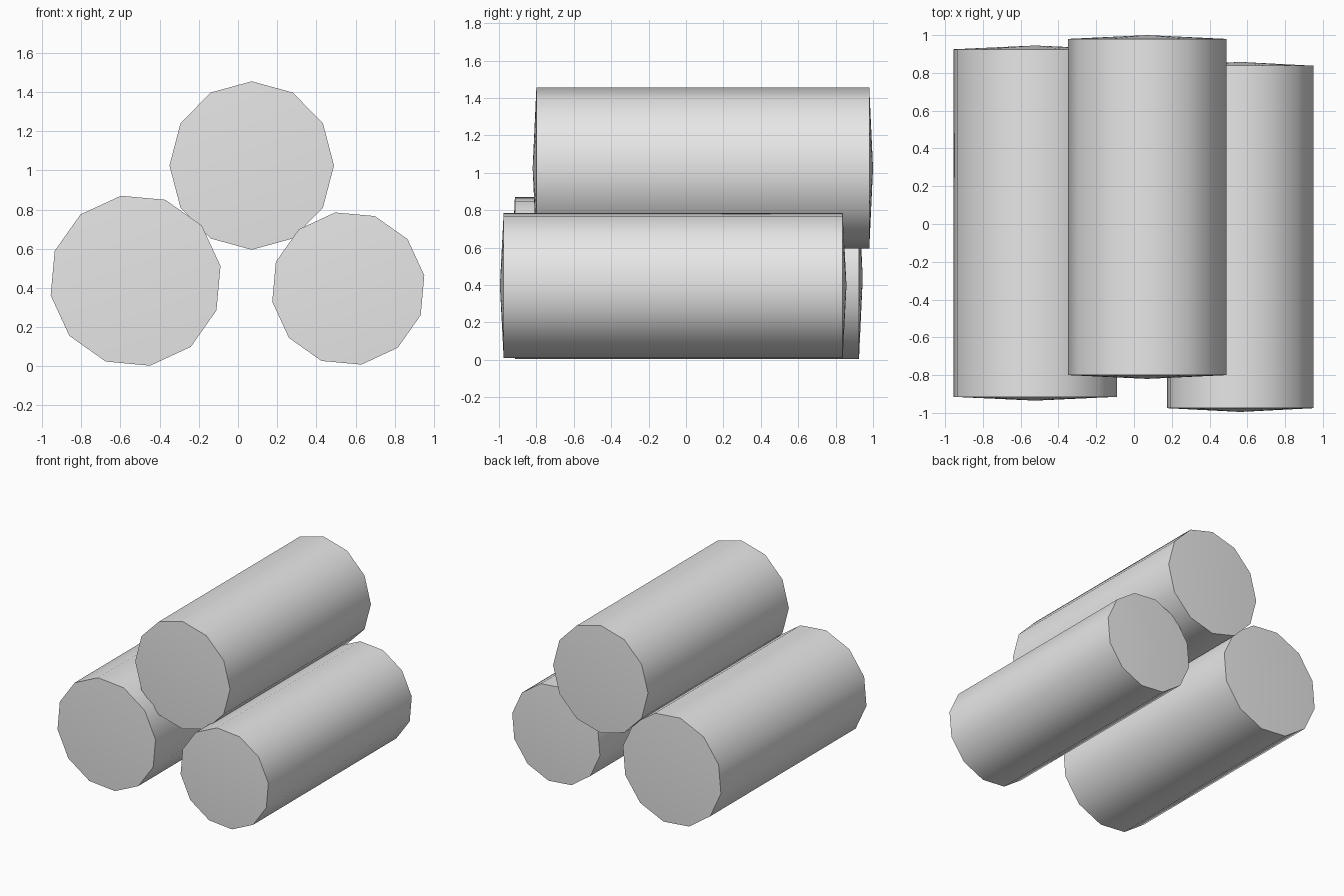
import bpy
import bmesh
from math import radians
from mathutils import Matrix

default_cube = bpy.data.objects.get("Cube")
if default_cube:
    bpy.data.objects.remove(default_cube, do_unlink=True)

# One plain grey for all the logs
grey = bpy.data.materials.new("light_grey")
grey.use_nodes = True
grey.diffuse_color = (0.8, 0.8, 0.8, 1)
grey.node_tree.nodes["Principled BSDF"].inputs["Base Color"].default_value = (0.8, 0.8, 0.8, 1)

SIDES = 12
BULGE = 0.02  # how far the middle of each end stands out


def make_log(name, x, z, radius_x, radius_z, front, back, turn):
    """A twelve-sided log along y with slightly pointed ends."""
    bm = bmesh.new()
    bmesh.ops.create_cone(bm, cap_ends=True, cap_tris=True, segments=SIDES,
                          radius1=1, radius2=1, depth=back - front)
    # Push the centre of each end outwards
    for v in bm.verts:
        if v.co.xy.length < 0.01:
            v.co.z += BULGE if v.co.z > 0 else -BULGE
    # Turn the log about its axis, size it, lay it along y and place it
    place = (Matrix.Translation((x, (front + back) / 2, z))
             @ Matrix.Rotation(radians(90), 4, 'X')
             @ Matrix.Diagonal((radius_x, radius_z, 1, 1))
             @ Matrix.Rotation(radians(turn), 4, 'Z'))
    bmesh.ops.transform(bm, matrix=place, verts=bm.verts)
    bmesh.ops.recalc_face_normals(bm, faces=bm.faces)

    mesh = bpy.data.meshes.new(name)
    bm.to_mesh(mesh)
    bm.free()
    mesh.materials.append(grey)
    log = bpy.data.objects.new(name, mesh)
    bpy.context.collection.objects.link(log)

    # Smooth round the bark, sharp at the rims
    bpy.ops.object.select_all(action='DESELECT')
    log.select_set(True)
    bpy.context.view_layer.objects.active = log
    bpy.ops.object.shade_smooth_by_angle(angle=radians(45))


# Two logs on the ground and one resting on top
make_log("lower_right_log", -0.523, 0.437, 0.44, 0.44, -0.915, 0.925, 9.8)
make_log("lower_left_log", 0.563, 0.397, 0.394, 0.394, -0.975, 0.838, 9.8)
make_log("top_log", 0.07, 1.025, 0.42, 0.43, -0.80, 0.98, 0)
